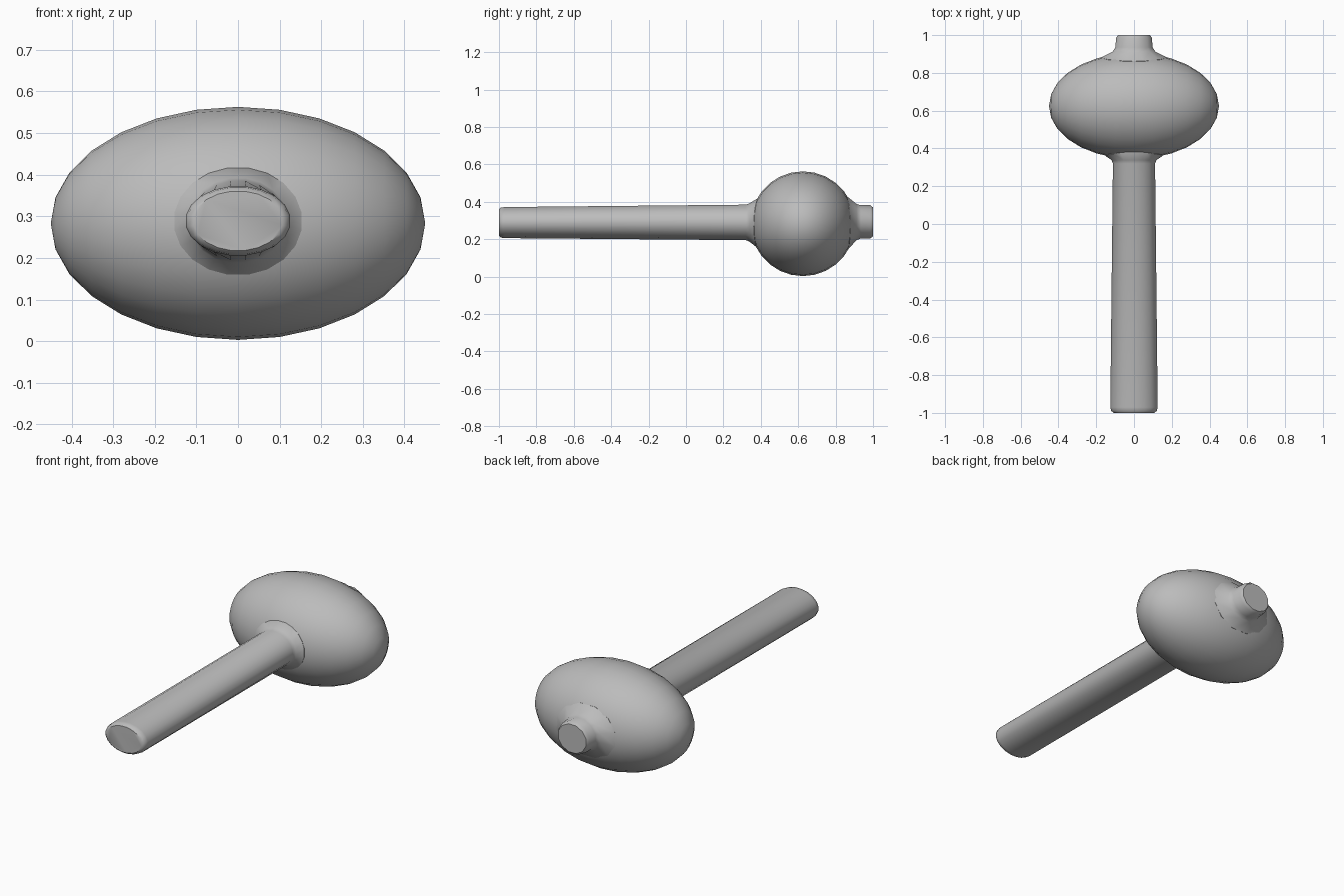
import bpy, bmesh, math

if "Cube" in bpy.data.objects:
    bpy.data.objects.remove(bpy.data.objects["Cube"])

clay = bpy.data.materials.new("plain grey")
clay.diffuse_color = (0.5, 0.5, 0.5, 1)
clay.use_nodes = True
clay.node_tree.nodes["Principled BSDF"].inputs["Base Color"].default_value = clay.diffuse_color

HEAD_C = (0.0, 0.625, 0.283)
HEAD_R = (0.45, 0.28, 0.28)


def finish(name, bm, angle):
    bmesh.ops.recalc_face_normals(bm, faces=bm.faces)
    mesh = bpy.data.meshes.new(name)
    bm.to_mesh(mesh)
    bm.free()
    mesh.materials.append(clay)
    ob = bpy.data.objects.new(name, mesh)
    bpy.context.collection.objects.link(ob)
    bpy.ops.object.select_all(action='DESELECT')
    ob.select_set(True)
    bpy.context.view_layer.objects.active = ob
    bpy.ops.object.shade_smooth_by_angle(angle=math.radians(angle))
    return ob


def on_head(x, z, side):
    """y on the head surface at x, z; side is -1 for the front, 1 for the back."""
    k = 1 - (x / HEAD_R[0]) ** 2 - ((z - HEAD_C[2]) / HEAD_R[2]) ** 2
    return HEAD_C[1] + side * HEAD_R[1] * math.sqrt(max(k, 0))


def shaft(name, rings, side, count):
    """Loft oval rings (y, centre z, half width, half height); y None lies on the head."""
    bm = bmesh.new()
    loops = []
    for y, cz, rx, rz in rings:
        loop = []
        for i in range(count):
            a = 2 * math.pi * (i + 0.5) / count
            x, z = rx * math.cos(a), cz + rz * math.sin(a)
            loop.append(bm.verts.new((x, on_head(x, z, side) if y is None else y, z)))
        loops.append(loop)
    for a, b in zip(loops, loops[1:]):
        for i in range(count):
            j = (i + 1) % count
            bm.faces.new((a[i], a[j], b[j], b[i]))
    bm.faces.new(loops[0])
    bm.faces.new(loops[-1])
    return finish(name, bm, 40)


# Egg-shaped head, poles pointing left and right
bm = bmesh.new()
bmesh.ops.create_uvsphere(bm, u_segments=28, v_segments=14, radius=1)
for v in bm.verts:
    x, y, z = v.co
    v.co = [c + r * p for c, r, p in zip(HEAD_C, HEAD_R, (z, x, y))]
finish("head", bm, 60)

# Long oval handle with a rounded end, flaring into the head
shaft("handle", [
    (-1.0, 0.289, 0.108, 0.072),
    (-0.99, 0.289, 0.122, 0.081),
    (-0.97, 0.289, 0.127, 0.084),
    (0.32, 0.29, 0.113, 0.096),
    (0.338, 0.29, 0.120, 0.103),
    (None, 0.288, 0.155, 0.130),
    (0.5, 0.288, 0.14, 0.12),
], -1, 20)

# Short stub of the handle poking out of the back
shaft("handle_stub", [
    (1.0, 0.293, 0.088, 0.080),
    (0.985, 0.293, 0.098, 0.092),
    (0.935, 0.293, 0.102, 0.092),
    (0.912, 0.292, 0.118, 0.100),
    (None, 0.288, 0.185, 0.145),
    (0.75, 0.288, 0.15, 0.12),
], 1, 12)
